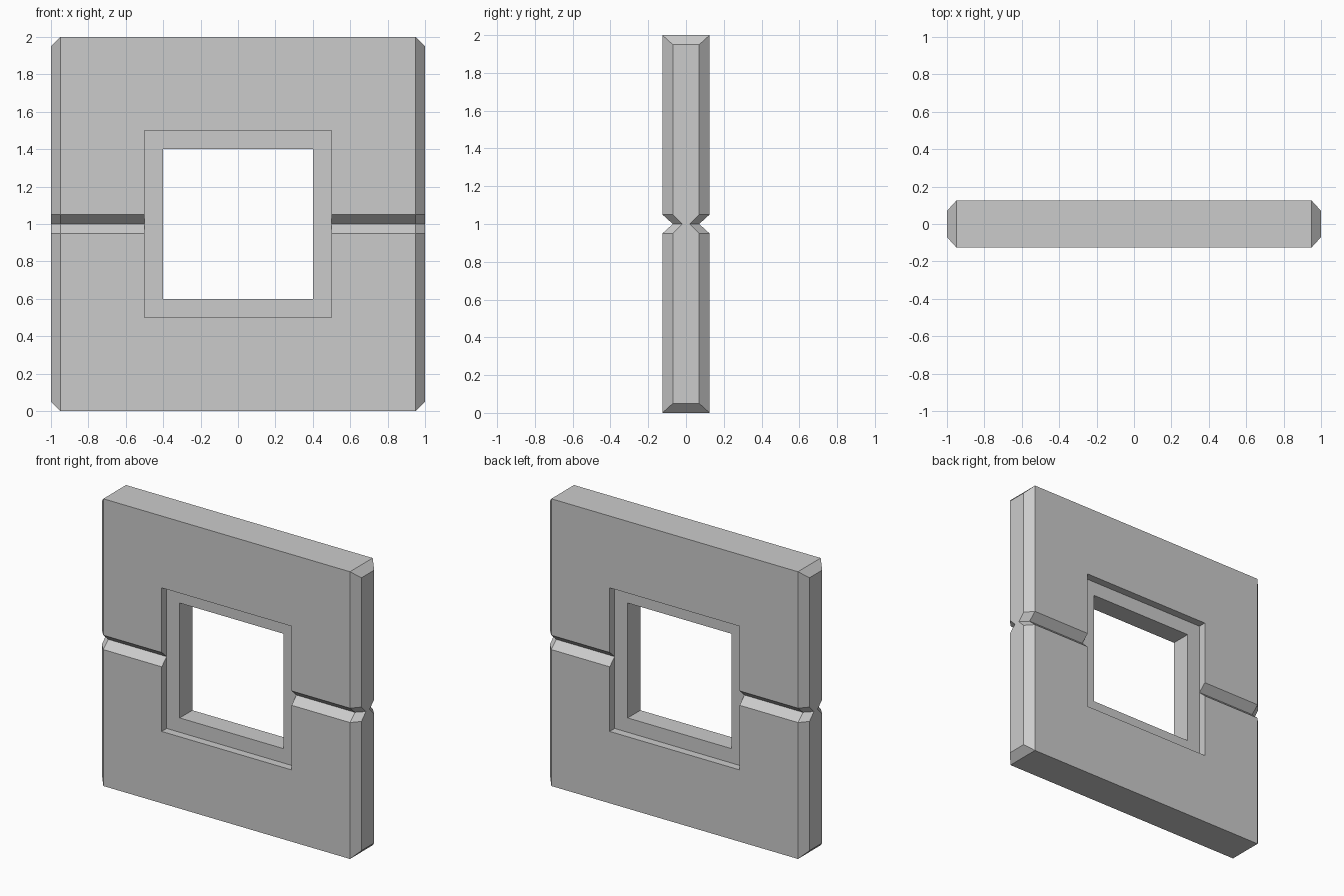
import bpy, bmesh

if "Cube" in bpy.data.objects:
    bpy.data.objects.remove(bpy.data.objects["Cube"])

FACE, EDGE = 0.125, 0.07   # half thickness at the faces and at the side ends


def section(bm, x, half, root, inset):
    """Pinched cross-section of the wall in the y-z plane."""
    side = [(half, inset), (half, 0.95), (root, 1.0), (half, 1.05), (half, 2 - inset)]
    ring = side + [(-y, z) for y, z in reversed(side)]
    return [bm.verts.new((x, y, z)) for y, z in ring]


def cutter(name, half, y0, y1):
    """Square hidden cutting box centred on the window."""
    bm = bmesh.new()
    bmesh.ops.create_cube(bm, size=1)
    for v in bm.verts:
        v.co = (v.co.x * 2 * half, (y0 + y1) / 2 + v.co.y * (y1 - y0), 1 + v.co.z * 2 * half)
    mesh = bpy.data.meshes.new(name)
    bm.to_mesh(mesh)
    bm.free()
    obj = bpy.data.objects.new(name, mesh)
    bpy.context.collection.objects.link(obj)
    obj.hide_render = True
    obj.hide_set(True)
    return obj


# Wall body: lofted sections, tapered at both side ends, grooved at mid height
bm = bmesh.new()
rings = [section(bm, *s) for s in ((-1, EDGE, 0.02, 0.05), (-0.95, FACE, EDGE, 0),
                                   (0.95, FACE, EDGE, 0), (1, EDGE, 0.02, 0.05))]
for a, b in zip(rings, rings[1:]):
    for i in range(len(a)):
        j = (i + 1) % len(a)
        bm.faces.new((a[i], a[j], b[j], b[i]))
bm.faces.new(rings[0])
bm.faces.new(rings[-1])
bmesh.ops.recalc_face_normals(bm, faces=bm.faces)
mesh = bpy.data.meshes.new("window_wall")
bm.to_mesh(mesh)
bm.free()
wall = bpy.data.objects.new("window_wall", mesh)
bpy.context.collection.objects.link(wall)

# Window: shallow recess on both faces and a smaller through opening
for name, half, y0, y1 in (("front_recess_cutter", 0.5, -0.3, -EDGE),
                           ("back_recess_cutter", 0.5, EDGE, 0.3),
                           ("opening_cutter", 0.4, -0.4, 0.4)):
    mod = wall.modifiers.new(name, 'BOOLEAN')
    mod.operation = 'DIFFERENCE'
    mod.solver = 'EXACT'
    mod.object = cutter(name, half, y0, y1)
